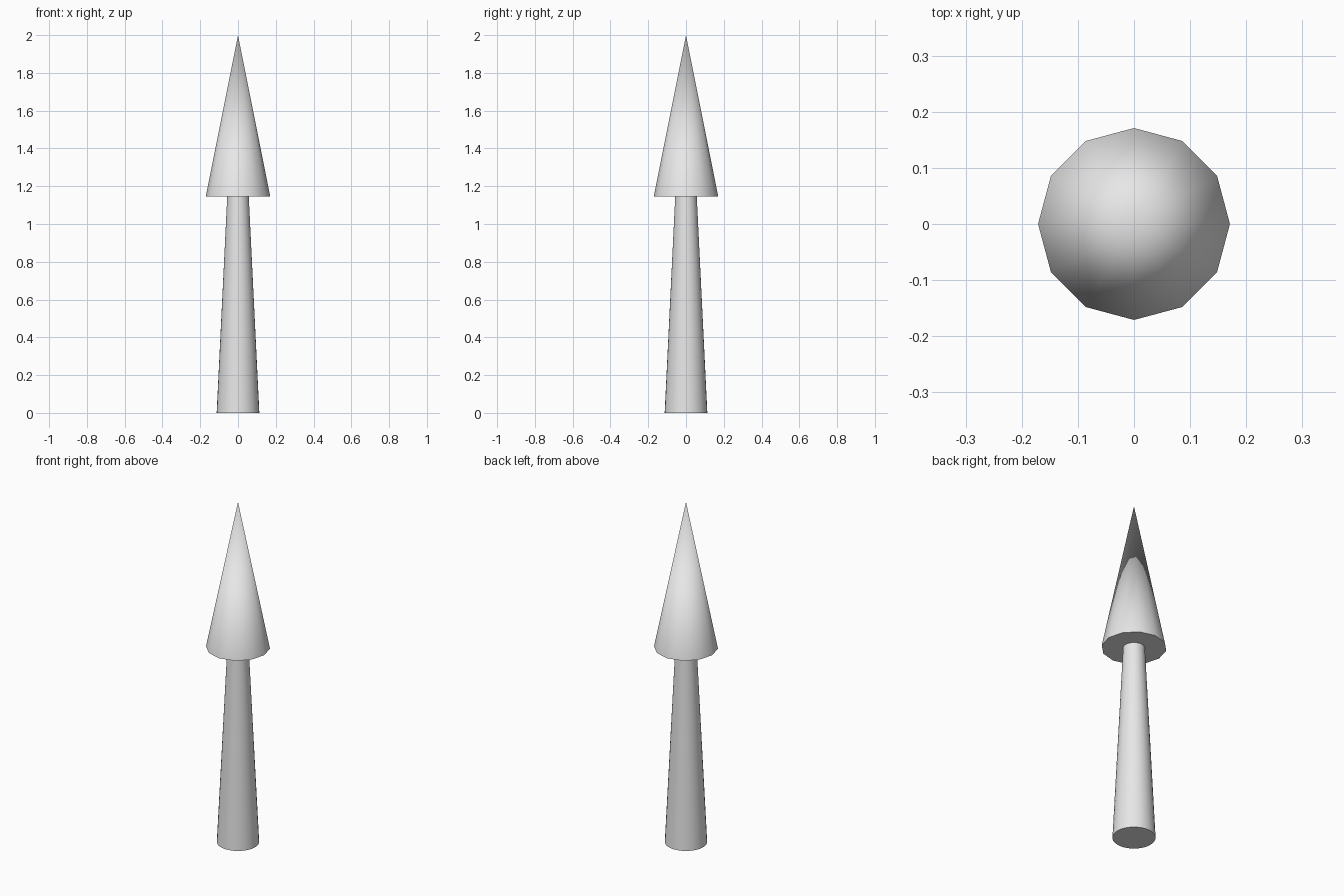
import bpy
import math

cube = bpy.data.objects.get("Cube")
if cube:
    bpy.data.objects.remove(cube, do_unlink=True)

# Plain grey shared by both parts
GREY = (0.8, 0.8, 0.8, 1.0)
grey = bpy.data.materials.new("plain_grey")
grey.use_nodes = True
grey.diffuse_color = GREY
for node in grey.node_tree.nodes:
    if node.type == 'BSDF_PRINCIPLED':
        node.inputs["Base Color"].default_value = GREY


def tapered_part(name, sides, bottom_radius, top_radius, bottom, top):
    """Upright cone or tapered cylinder, smooth sides and a flat, sharp base."""
    bpy.ops.mesh.primitive_cone_add(
        vertices=sides, radius1=bottom_radius, radius2=top_radius,
        depth=top - bottom, location=(0, 0, (bottom + top) / 2))
    part = bpy.context.object
    part.name = name
    part.data.name = name
    part.data.materials.append(grey)
    bpy.ops.object.shade_smooth_by_angle(angle=math.radians(40))
    return part


CROWN_BASE = 1.145

# Slender trunk narrowing towards the crown
tapered_part("trunk", 32, 0.113, 0.057, 0, CROWN_BASE)

# Twelve-sided pointed crown
tapered_part("crown", 12, 0.171, 0, CROWN_BASE, 2)
